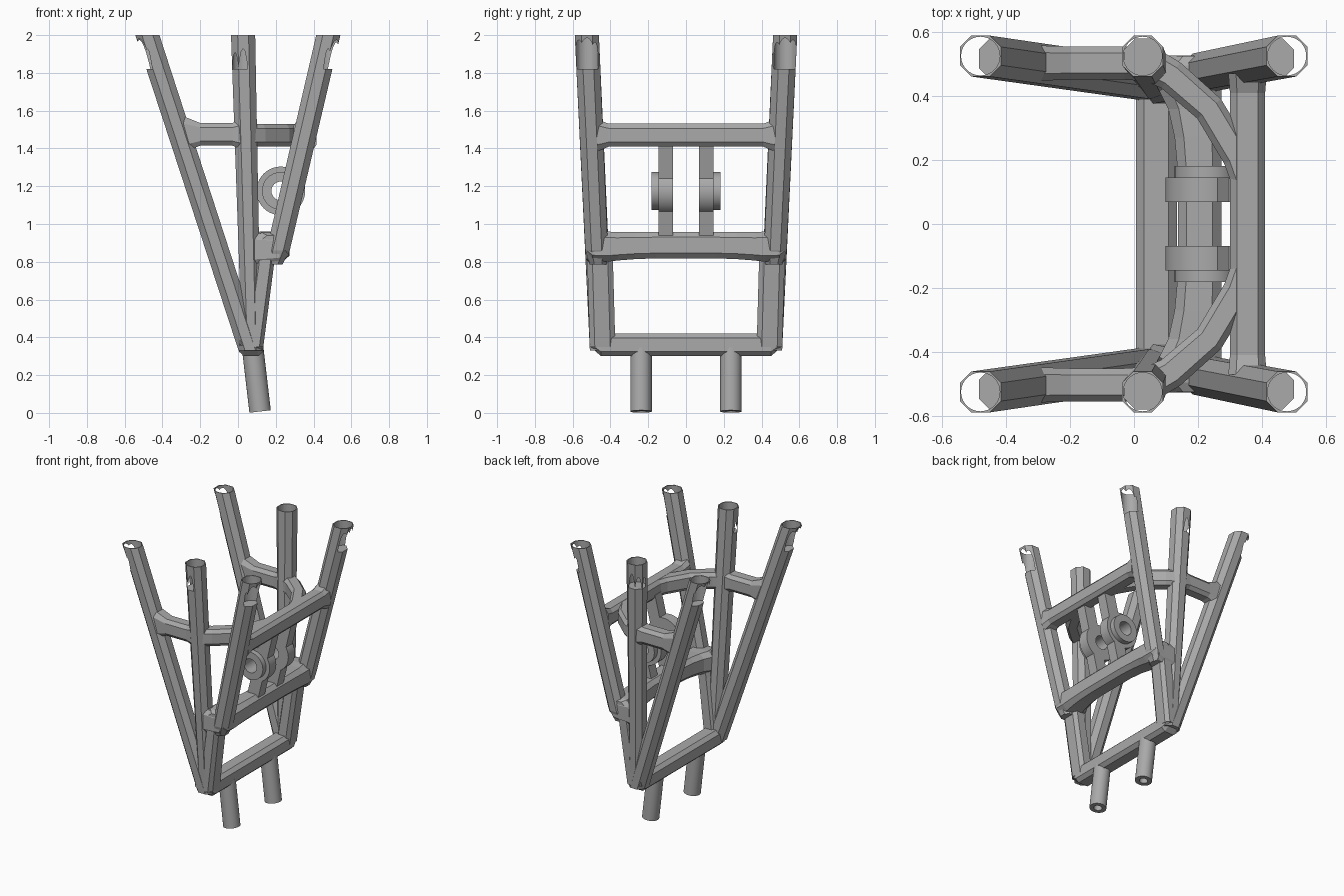
import bpy, bmesh, math
from mathutils import Vector, Matrix

cube = bpy.data.objects.get("Cube")
if cube:
    bpy.data.objects.remove(cube, do_unlink=True)

grey = bpy.data.materials.new("plain_grey")
grey.use_nodes = True
grey.diffuse_color = (0.4, 0.4, 0.4, 1)
grey.node_tree.nodes["Principled BSDF"].inputs["Base Color"].default_value = grey.diffuse_color

X, Y, Z = Vector((1, 0, 0)), Vector((0, 1, 0)), Vector((0, 0, 1))


def finish(name, bm):
    bmesh.ops.remove_doubles(bm, verts=bm.verts, dist=1e-5)
    bmesh.ops.recalc_face_normals(bm, faces=bm.faces)
    mesh = bpy.data.meshes.new(name)
    bm.to_mesh(mesh)
    bm.free()
    mesh.materials.append(grey)
    obj = bpy.data.objects.new(name, mesh)
    bpy.context.collection.objects.link(obj)
    return obj


def loft(name, sections, u=None, v=Z, flat=0.6):
    """Skin chamfered rectangles (x, y, z, half_width, half_height) along a path."""
    bm = bmesh.new()
    corners = [(1, flat), (flat, 1), (-flat, 1), (-1, flat),
               (-1, -flat), (-flat, -1), (flat, -1), (1, -flat)]
    points = [Vector(s[:3]) for s in sections]
    rings = []
    for i, s in enumerate(sections):
        side = u
        if side is None:
            along = points[min(i + 1, len(points) - 1)] - points[max(i - 1, 0)]
            side = along.cross(Z).normalized()
        rings.append([bm.verts.new(points[i] + side * a * s[3] + v * b * s[4])
                      for a, b in corners])
    for r, q in zip(rings, rings[1:]):
        for k in range(8):
            bm.faces.new((r[k], r[k - 1], q[k - 1], q[k]))
    bm.faces.new(rings[0])
    bm.faces.new(rings[-1])
    return finish(name, bm)


def both_ways(sections):
    """Repeat a half path on the other side of y = 0."""
    return [(s[0], -s[1], *s[2:]) for s in reversed(sections)] + sections


def sleeve(name, start, end, outer, inner, steps=40):
    """Round tube between two points."""
    start, end = Vector(start), Vector(end)
    axis = end - start
    turn = axis.to_track_quat('Z', 'Y').to_matrix().to_4x4()
    bm = bmesh.new()
    loop = [(inner, 0), (outer, 0), (outer, axis.length), (inner, axis.length)]
    verts = [bm.verts.new((r, 0, h)) for r, h in loop]
    edges = [bm.edges.new((verts[i - 1], verts[i])) for i in range(4)]
    bmesh.ops.spin(bm, geom=verts + edges, cent=(0, 0, 0), axis=Z,
                   angle=math.tau, steps=steps)
    bm.transform(Matrix.Translation(start) @ turn)
    obj = finish(name, bm)
    bpy.context.view_layer.objects.active = obj
    bpy.ops.object.select_all(action='DESELECT')
    obj.select_set(True)
    bpy.ops.object.shade_smooth_by_angle(angle=math.radians(35))
    return obj


def bore(obj, start, end, radius):
    """Drill a round hole and apply it."""
    start, end = Vector(start), Vector(end)
    bm = bmesh.new()
    turn = (end - start).to_track_quat('Z', 'Y').to_matrix().to_4x4()
    bmesh.ops.create_cone(bm, cap_ends=True, segments=40, radius1=radius, radius2=radius,
                          depth=(end - start).length,
                          matrix=Matrix.Translation((start + end) / 2) @ turn)
    cutter = finish("bore_cutter", bm)
    cutter.hide_render = True
    mod = obj.modifiers.new("bore", 'BOOLEAN')
    mod.operation, mod.solver, mod.object = 'DIFFERENCE', 'EXACT', cutter
    bpy.context.view_layer.objects.active = obj
    bpy.ops.object.modifier_apply(modifier=mod.name)
    bpy.data.objects.remove(cutter, do_unlink=True)


def mirror(obj):
    mod = obj.modifiers.new("mirror", 'MIRROR')
    mod.use_axis = (False, True, False)


# Long leaning struts with upright round sockets in their tops
top_y, socket = 0.525, 0.0605
struts = {
    "long_strut": [(-0.48, top_y, 2, 0.064, 0.064), (0.065, 0.447, 0.33, 0.062, 0.062)],
    "middle_strut": [(0.027, top_y, 2, 0.064, 0.064), (0.072, 0.447, 0.33, 0.05, 0.06)],
    "short_strut": [(0.478, top_y, 2, 0.064, 0.064), (0.212, 0.473, 0.86, 0.062, 0.06),
                    (0.19, 0.465, 0.785, 0.045, 0.045)],
}
for name, path in struts.items():
    strut = loft(name, path, X, Y, 0.45)
    x = path[0][0]
    bore(strut, (x, top_y, 1.82), (x, top_y, 2.1), socket)
    mirror(strut)

# Lower leg and short links on each side
mirror(loft("lower_leg", [(0.148, 0.455, 0.86, 0.05, 0.068), (0.14, 0.454, 0.78, 0.05, 0.068),
                          (0.082, 0.442, 0.35, 0.052, 0.068)], X, Y))
mirror(loft("middle_link", [(0.06, 0.472, 0.865, 0.055, 0.09), (0.11, 0.472, 0.865, 0.055, 0.085),
                            (0.17, 0.472, 0.865, 0.055, 0.08), (0.22, 0.472, 0.87, 0.055, 0.08)], Y))
mirror(loft("upper_link", [(-0.3, 0.503, 1.475, 0.055, 0.1), (-0.2, 0.503, 1.475, 0.052, 0.06),
                           (-0.03, 0.503, 1.475, 0.052, 0.06), (0.02, 0.503, 1.475, 0.055, 0.08)], Y))

# Curved brace sweeping from the middle struts into the upper crossbar
mirror(loft("curved_brace", [(0.03, 0.51, 1.47, 0.055, 0.06), (0.115, 0.465, 1.47, 0.05, 0.06),
                             (0.235, 0.36, 1.47, 0.048, 0.06), (0.325, 0.21, 1.47, 0.048, 0.06),
                             (0.355, 0.12, 1.47, 0.045, 0.059)]))

# Crossbars
loft("upper_crossbar", both_ways([(0.355, 0.41, 1.47, 0.055, 0.061),
                                  (0.355, 0.47, 1.47, 0.06, 0.085)]), X)
loft("middle_crossbar", both_ways([(0.205, 0.16, 0.888, 0.068, 0.07), (0.2, 0.27, 0.886, 0.073, 0.072),
                                   (0.19, 0.36, 0.882, 0.083, 0.075), (0.175, 0.42, 0.88, 0.098, 0.08),
                                   (0.18, 0.495, 0.88, 0.09, 0.075),
                                   (0.19, 0.525, 0.89, 0.06, 0.05)]), X)
loft("bottom_crossbar", both_ways([(0.07, 0.45, 0.36, 0.064, 0.06),
                                   (0.065, 0.505, 0.385, 0.055, 0.035)]), X)

# Pivot ribs with bushings between the middle and upper crossbars
px, pz = 0.227, 1.175
rib = loft("pivot_rib", [(0.21, 0.107, 0.9, 0.045, 0.038), (0.342, 0.107, 1.45, 0.045, 0.038)], X, Y, 1)
bore(rib, (px, 0, pz), (px, 0.3, pz), 0.05)
mirror(rib)
mirror(sleeve("pivot_ring", (px, 0.069, pz), (px, 0.145, pz), 0.129, 0.05))
mirror(sleeve("pivot_boss", (px, 0.14, pz), (px, 0.182, pz), 0.1, 0.05))

# Tilted hollow pins under the bottom crossbar
mirror(sleeve("bottom_pin", (0.117, 0.238, 0.0075), (0.078, 0.238, 0.34), 0.057, 0.028))
